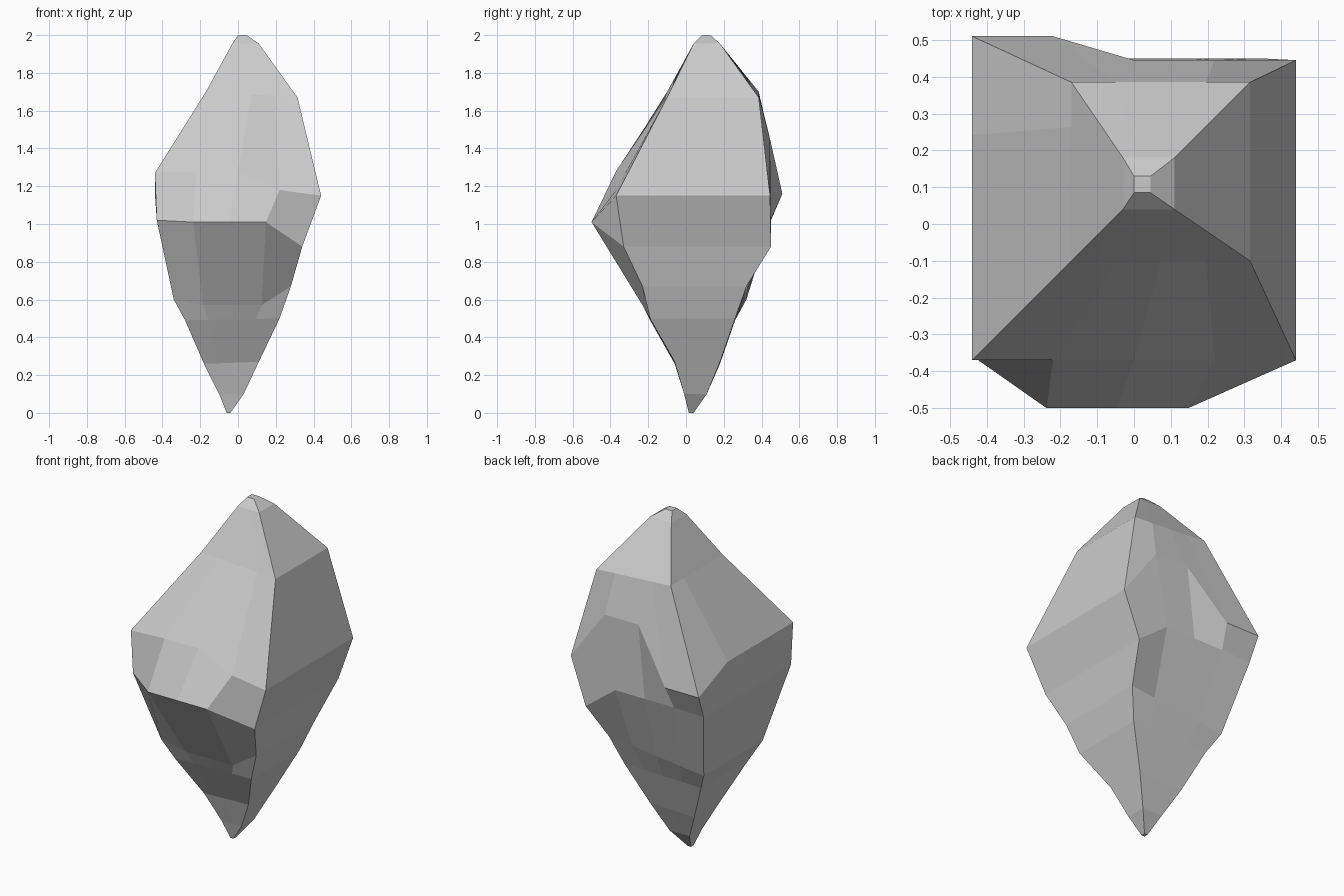
import bpy, bmesh
from mathutils import Vector

if "Cube" in bpy.data.objects:
    bpy.data.objects.remove(bpy.data.objects["Cube"])

SEG = 4  # facets per side


def ring(x0, x1, y0, y1, z_left, z_right):
    # rectangular section, tilted from left to right, each side split evenly
    corners = [Vector(c) for c in ((x0, y0, z_left), (x1, y0, z_right),
                                   (x1, y1, z_right), (x0, y1, z_left))]
    return [corners[s].lerp(corners[(s + 1) % 4], k / SEG)
            for s in range(4) for k in range(SEG)]


# sections from the foot to the tip
rings = [ring(*r) for r in (
    (-.06, -.04, .015, .04, 0, 0),
    (-.1, .03, -.01, .11, .1, .1),
    (-.18, .11, -.06, .18, .26, .27),
    (-.28, .22, -.19, .26, .49, .5),
    (-.34, .28, -.23, .32, .6, .67),
    (-.43, .34, -.33, .45, 1.02, .88),
    (-.44, .44, -.37, .445, 1.27, 1.15),
    (-.17, .315, -.1, .385, 1.7, 1.67),
    (-.03, .11, .04, .18, 1.955, 1.955),
    (0, .045, .085, .13, 2, 2))]
lower, ledge, girdle = rings[4:7]
front, back = slice(1, SEG), slice(2 * SEG + 1, 3 * SEG)

# chipped break and jutting ledge on the front
for p in lower[front]:
    p.z = .57
for p in ledge[front]:
    p.y, p.z = -.5, 1.01
ledge[0].y = -.365
for p in girdle[1:3]:
    p.z = 1.28

# back: raised scoop beside the bulging left corner
for p in ledge[back]:
    p.z = 1.025
for p in girdle[back]:
    p.z = 1.45
for p in girdle[11:13]:
    p.y, p.z = .51, 1.16

# faceted crystal: skin consecutive rings and cap both ends
bm = bmesh.new()
loops = [[bm.verts.new(p) for p in r] for r in rings]
for low, high in zip(loops, loops[1:]):
    for i in range(4 * SEG):
        j = (i + 1) % (4 * SEG)
        bm.faces.new((low[i], low[j], high[j], high[i]))
bm.faces.new(loops[0][::-1])
bm.faces.new(loops[-1])
bmesh.ops.recalc_face_normals(bm, faces=bm.faces)

mesh = bpy.data.meshes.new("crystal_rock")
bm.to_mesh(mesh)
bm.free()
bpy.context.collection.objects.link(bpy.data.objects.new("crystal_rock", mesh))
